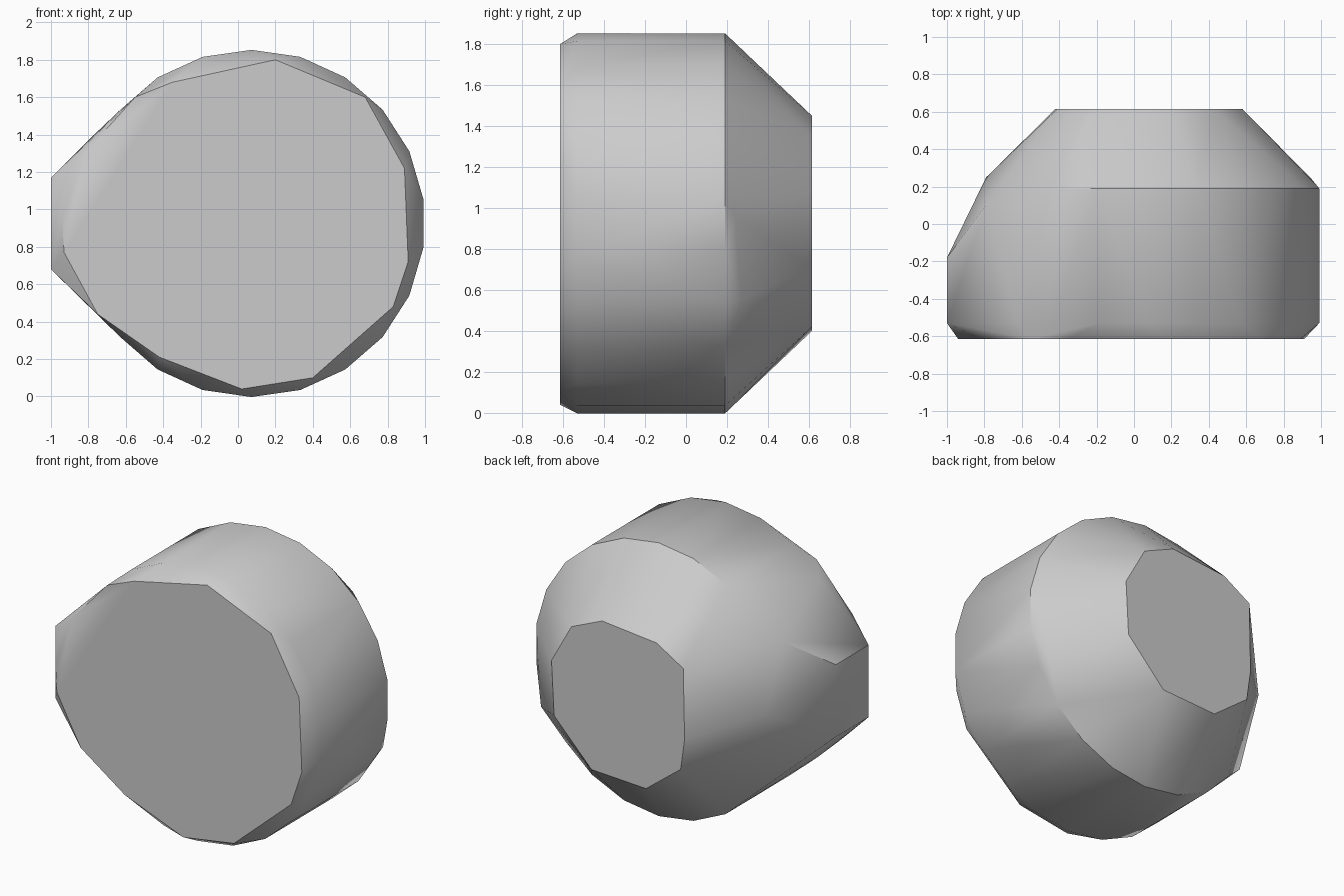
import bpy
import bmesh
from math import sin, cos, pi, radians

default_cube = bpy.data.objects.get("Cube")
if default_cube:
    bpy.data.objects.remove(default_cube, do_unlink=True)

SIDES = 22
CENTRE_X, CENTRE_Z, RADIUS = 0.072, 0.925, 0.928
FRONT, FRONT_RIM, BACK_RIM, BACK = -0.615, -0.53, 0.19, 0.615


def ring(y, keep=lambda x, z: True):
    """Circle of points in a plane of constant y, filtered by a rule."""
    points = []
    for i in range(SIDES):
        angle = 2 * pi * (i + 0.5) / SIDES
        x = CENTRE_X + RADIUS * cos(angle)
        z = CENTRE_Z + RADIUS * sin(angle)
        if keep(x, z):
            points.append((x, y, z))
    return points


def outline(y, pairs):
    """Place an (x, z) outline at the given depth."""
    return [(x, y, z) for x, z in pairs]


# Round drum of the stone: full circle in front, open on the nose side behind
points = ring(FRONT_RIM)
points += ring(BACK_RIM, lambda x, z: x > -0.58)

# Irregular flat front facet, leaving a chipped edge around it
points += outline(FRONT, [
    (-0.55, 1.6), (-0.35, 1.68), (0.2, 1.8), (0.68, 1.6), (0.78, 1.4),
    (0.89, 1.22), (0.91, 0.72), (0.83, 0.48), (0.4, 0.1), (0.02, 0.04),
    (-0.42, 0.21), (-0.75, 0.44), (-0.93, 0.77), (-0.94, 0.95), (-0.82, 1.3),
])

# Smaller flat back facet
points += outline(BACK, [
    (0.43, 1.35), (0.2, 1.45), (-0.21, 1.41), (-0.41, 1.29), (-0.42, 0.81),
    (-0.39, 0.6), (-0.13, 0.4), (0.28, 0.42), (0.56, 0.71), (0.58, 1.08),
])

# Blunt nose on one side, tapering towards the back
for y in (FRONT_RIM, -0.18):
    points += outline(y, [(-1, 0.68), (-1, 1.17)])
points += [(-0.79, 0.1, 1.38), (-0.79, 0.25, 0.94), (-0.72, 0.05, 0.43)]

# Extra chips that make the back rim uneven
points += [(0.56, 0.31, 1.5), (0.9, 0.27, 0.55), (0.95, 0.24, 0.95)]

# Wrap all facets in one closed convex skin
bm = bmesh.new()
for point in points:
    bm.verts.new(point)
hull = bmesh.ops.convex_hull(bm, input=bm.verts[:])
loose = {v for v in bm.verts if not v.link_faces}
bmesh.ops.delete(bm, geom=list(loose), context="VERTS")
bmesh.ops.dissolve_limit(bm, angle_limit=radians(1),
                         verts=bm.verts[:], edges=bm.edges[:])
bmesh.ops.recalc_face_normals(bm, faces=bm.faces[:])

mesh = bpy.data.meshes.new("stone")
bm.to_mesh(mesh)
bm.free()
stone = bpy.data.objects.new("stone", mesh)
bpy.context.collection.objects.link(stone)

# Plain grey material
grey = bpy.data.materials.new("stone grey")
grey.use_nodes = True
colour = (0.6, 0.6, 0.6, 1)
grey.diffuse_color = colour
grey.node_tree.nodes["Principled BSDF"].inputs["Base Color"].default_value = colour
mesh.materials.append(grey)

# Soft shading with crisp facet borders
bpy.context.view_layer.objects.active = stone
stone.select_set(True)
bpy.ops.object.shade_smooth_by_angle(angle=radians(35))
